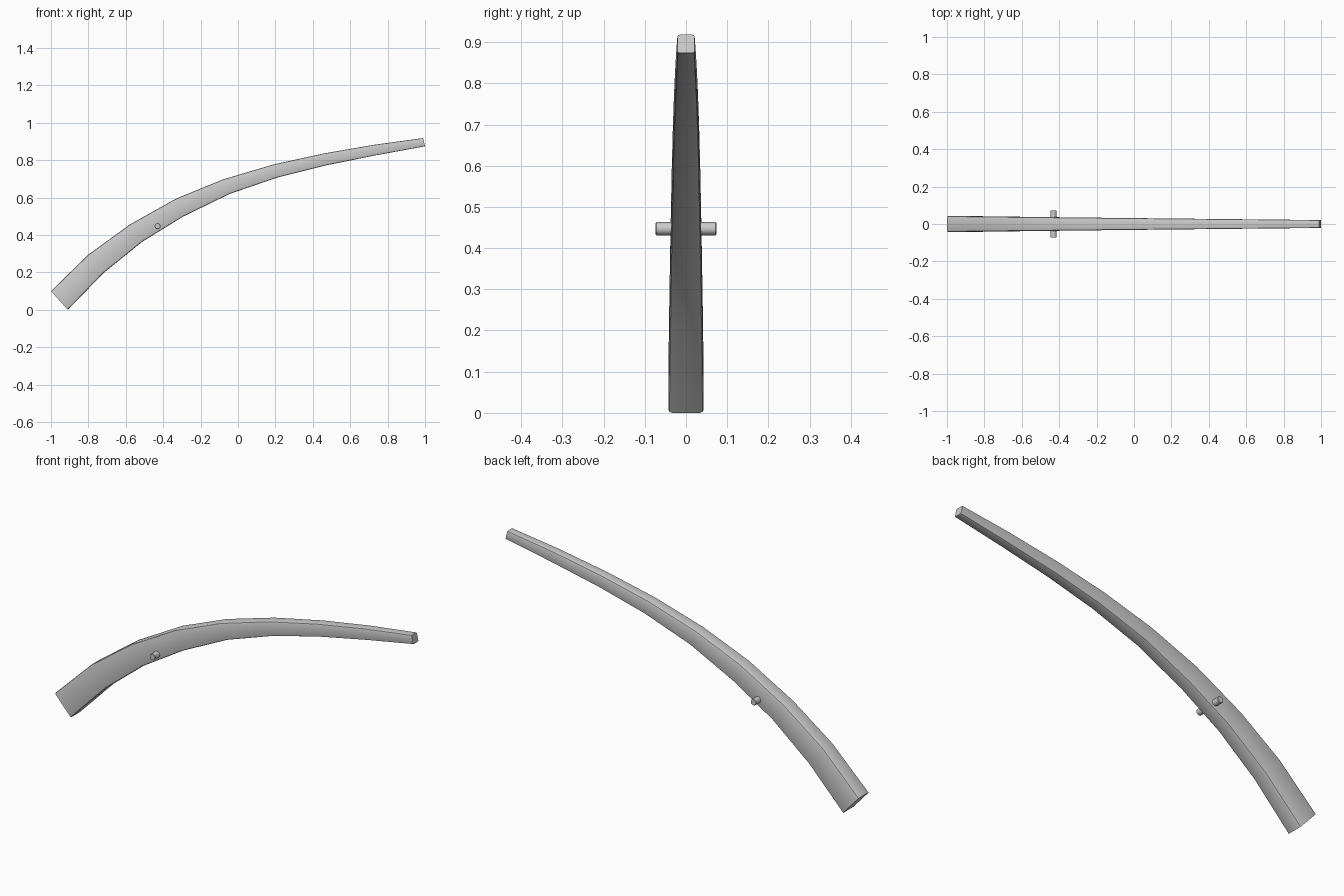
import bpy, bmesh
from math import cos, sin, pi, radians
from mathutils import Vector

if "Cube" in bpy.data.objects:
    bpy.data.objects.remove(bpy.data.objects["Cube"])


def smooth(ob):
    bpy.ops.object.select_all(action='DESELECT')
    bpy.context.view_layer.objects.active = ob
    ob.select_set(True)
    bpy.ops.object.shade_smooth_by_angle(angle=radians(35))


# Side outline of the arm: upper and lower (x, z) at each station
upper = [(-1, .10), (-.80, .295), (-.58, .455), (-.33, .595), (-.08, .697),
         (.19, .777), (.46, .836), (.727, .882), (.99, .918)]
lower = [(-.91, 0), (-.717, .198), (-.51, .365), (-.29, .50), (-.043, .62),
         (.214, .708), (.47, .772), (.738, .826), (1.0, .874)]

# Arm: rounded rectangular sections bridged along the curve
bm = bmesh.new()
rings = []
last = len(upper) - 1
for i, (u, l) in enumerate(zip(upper, lower)):
    t = i / last
    u, l = Vector((u[0], 0, u[1])), Vector((l[0], 0, l[1]))
    up = (u - l).normalized()
    mid, hh = (u + l) / 2, (u - l).length / 2
    hw = .043 + (.021 - .043) * t
    r = .010 + (.005 - .010) * t
    ring = []
    for c, (sy, sz) in enumerate([(1, 1), (-1, 1), (-1, -1), (1, -1)]):
        for k in range(3):
            a = c * pi / 2 + k * pi / 4
            y = sy * (hw - r) + r * cos(a)
            z = sz * (hh - r) + r * sin(a)
            ring.append(bm.verts.new(mid + up * z + Vector((0, y, 0))))
    rings.append(ring)
n = len(rings[0])
for a, b in zip(rings, rings[1:]):
    for j in range(n):
        k = (j + 1) % n
        bm.faces.new((a[j], a[k], b[k], b[j]))
bm.faces.new(rings[0])
bm.faces.new(rings[-1])
bmesh.ops.recalc_face_normals(bm, faces=bm.faces)
me = bpy.data.meshes.new("curved_arm")
bm.to_mesh(me)
bm.free()
arm = bpy.data.objects.new("curved_arm", me)
bpy.context.collection.objects.link(arm)
smooth(arm)

# Cross peg through the arm
bpy.ops.mesh.primitive_cylinder_add(vertices=16, radius=.016, depth=.147,
                                    location=(-.43, 0, .447),
                                    rotation=(pi / 2, 0, 0))
peg = bpy.context.object
peg.name = "cross_peg"
bev = peg.modifiers.new("Bevel", 'BEVEL')
bev.width = .002
bev.segments = 1
smooth(peg)
